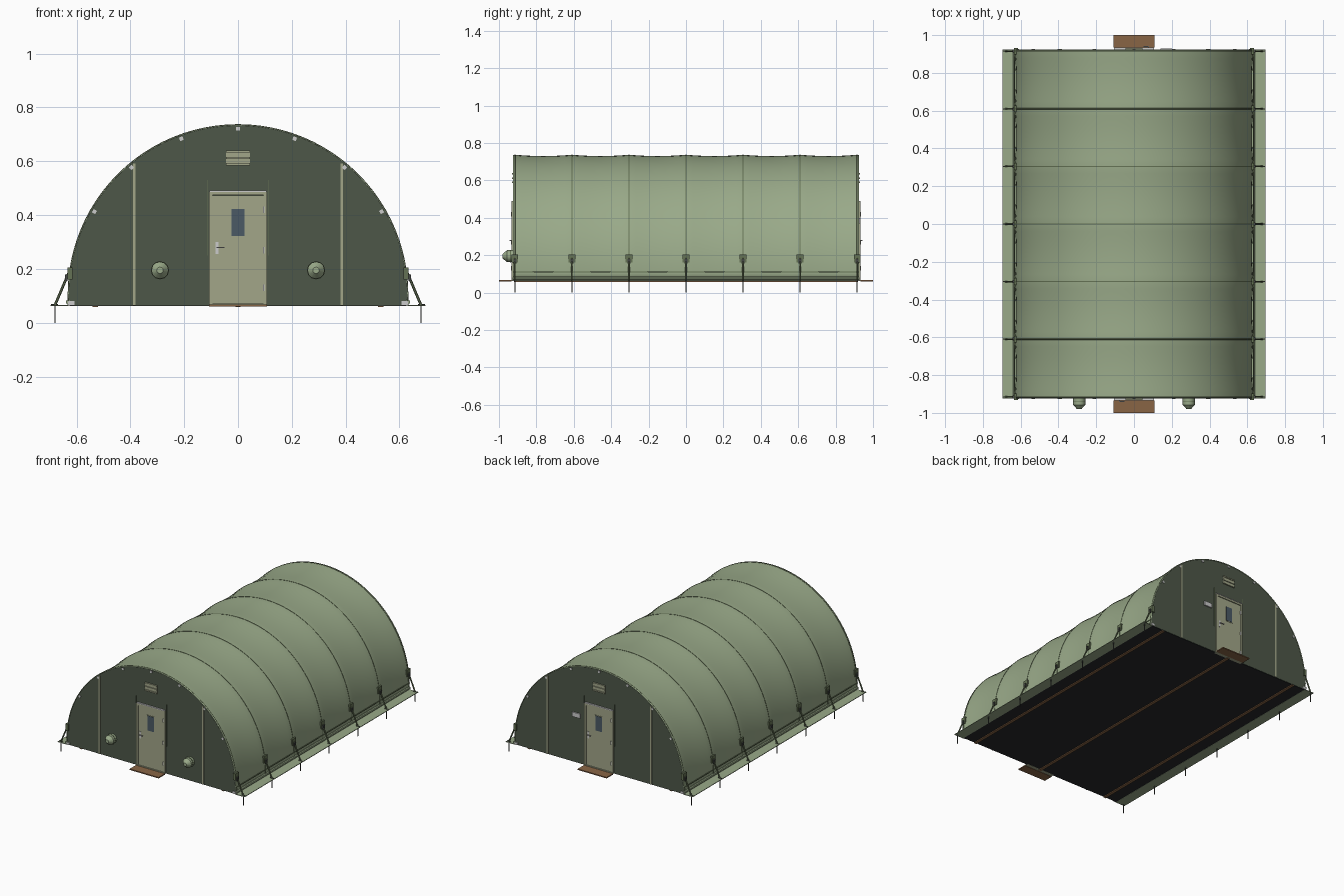
import bpy, bmesh, math
from mathutils import Vector

if "Cube" in bpy.data.objects:
    bpy.data.objects.remove(bpy.data.objects["Cube"])

R, CZ, BASE = 0.63, 0.105, 0.065          # arch radius, centre height, floor level
RIBS = [-0.915 + 0.305 * i for i in range(7)]


def mat(name, c):
    m = bpy.data.materials.new(name)
    m.diffuse_color = (*c, 1)
    m.use_nodes = True
    m.node_tree.nodes["Principled BSDF"].inputs["Base Color"].default_value = m.diffuse_color
    return m


CANVAS = mat("canvas", (0.32, 0.40, 0.25))
DARK = mat("dark_canvas", (0.075, 0.095, 0.065))
DOOR = mat("door_paint", (0.36, 0.38, 0.25))
SEAM = mat("seam", (0.13, 0.17, 0.09))
FLOOR = mat("floor", (0.02, 0.022, 0.025))
WOOD = mat("wood", (0.25, 0.13, 0.06))
GLASS = mat("glass", (0.07, 0.10, 0.13))
METAL = mat("metal", (0.55, 0.57, 0.55))
STEEL = mat("dark_steel", (0.06, 0.065, 0.06))


def finish(name, bm, m, smooth=False):
    bmesh.ops.recalc_face_normals(bm, faces=bm.faces)
    me = bpy.data.meshes.new(name)
    bm.to_mesh(me)
    bm.free()
    ob = bpy.data.objects.new(name, me)
    bpy.context.collection.objects.link(ob)
    me.materials.append(m)
    if smooth:
        bpy.ops.object.select_all(action='DESELECT')
        ob.select_set(True)
        bpy.context.view_layer.objects.active = ob
        bpy.ops.object.shade_smooth_by_angle(angle=math.radians(40))
    return ob


def box(name, x, y, z, m, s=1, rot=0):
    """Box from (min, max) ranges; s=-1 turns it half round for the back end."""
    bm = bmesh.new()
    bmesh.ops.create_cube(bm, size=1)
    for v in bm.verts:
        p = Vector((v.co.x * (x[1] - x[0]), v.co.y * (y[1] - y[0]), v.co.z * (z[1] - z[0])))
        c, n = math.cos(rot), math.sin(rot)
        p = Vector((p.x * c + p.z * n, p.y, p.z * c - p.x * n))
        v.co = (s * (p.x + sum(x) / 2), s * (p.y + sum(y) / 2), p.z + sum(z) / 2)
    return finish(name, bm, m)


def rod(name, a, b, r, m, sides=8, r2=None):
    a, b = Vector(a), Vector(b)
    d = b - a
    bm = bmesh.new()
    bmesh.ops.create_cone(bm, cap_ends=True, segments=sides, radius1=r,
                          radius2=r if r2 is None else r2, depth=d.length)
    q = d.to_track_quat('Z', 'Y')
    for v in bm.verts:
        v.co = q @ v.co + (a + b) / 2
    return finish(name, bm, m, True)


def arch(r, n=48):
    pts = [(r * math.cos(math.pi * i / n), CZ + r * math.sin(math.pi * i / n)) for i in range(n + 1)]
    return [(r, BASE)] + pts + [(-r, BASE)]


def loft(name, rows, m, thick=0.0):
    """Skin a list of (y, radius) arches."""
    bm = bmesh.new()
    g = [[bm.verts.new((x, y, z)) for x, z in arch(r)] for y, r in rows]
    for a, b in zip(g, g[1:]):
        for i in range(len(a) - 1):
            bm.faces.new((a[i], a[i + 1], b[i + 1], b[i]))
    ob = finish(name, bm, m, True)
    if thick:
        mod = ob.modifiers.new("thickness", 'SOLIDIFY')
        mod.thickness = thick
        mod.offset = 0
    return ob


# canvas roof, sagging slightly between the ribs
rows = [(-0.925, R)]
for a, b in zip(RIBS, RIBS[1:]):
    rows += [(a + (b - a) * k / 8, R - 0.007 * math.sin(math.pi * k / 8)) for k in range(8)]
loft("canvas_roof", rows + [(0.915, R), (0.925, R)], CANVAS, 0.004)

# seams over each rib
for i, y in enumerate(RIBS):
    loft(f"rib_seam_{i}", [(y - 0.004, R), (y - 0.002, R + 0.003), (y + 0.002, R + 0.003), (y + 0.004, R)], SEAM)

# floor and the timber runners beneath
box("floor", (-0.625, 0.625), (-0.92, 0.92), (0.063, 0.068), FLOOR)
for x in (-0.53, 0, 0.53):
    box("floor_runner", (x - 0.01, x + 0.01), (-0.92, 0.92), (0.058, 0.064), WOOD)

# side skirts, base rails, guy straps and stakes
for s in (-1, 1):
    box("ground_flap", (0.625, 0.697), (-0.925, 0.925), (0.062, 0.066), CANVAS, s)
    rod("base_rail", (s * 0.631, -0.925, 0.077), (s * 0.631, 0.925, 0.077), 0.009, CANVAS)
    box("side_hem", (0.629, 0.634), (-0.925, 0.925), (0.107, 0.112), SEAM, s)
    for y in RIBS:
        rod("guy_strap", (s * 0.625, y, 0.195), (s * 0.68, y, 0.066), 0.005, SEAM, 6)
        box("strap_patch", (0.615, 0.634), (s * y - 0.018, s * y + 0.018), (0.16, 0.205), SEAM, s)
        box("strap_buckle", (0.633, 0.642), (s * y - 0.008, s * y + 0.008), (0.155, 0.18), STEEL, s)
        rod("stake", (s * 0.68, y, 0), (s * 0.68, y, 0.068), 0.003, STEEL, 6, 0.003)
        rod("stake_head", (s * 0.668, y, 0.067), (s * 0.694, y, 0.067), 0.003, STEEL, 6)

for s, end in ((1, "front"), (-1, "back")):
    # end wall
    bm = bmesh.new()
    f = bm.faces.new([bm.verts.new((x, -s * 0.915, z)) for x, z in arch(R - 0.002)])
    ext = bmesh.ops.extrude_face_region(bm, geom=[f])
    for v in ext["geom"]:
        if isinstance(v, bmesh.types.BMVert):
            v.co.y = -s * 0.922
    finish(end + "_wall", bm, DARK)

    def part(name, x, y, z, m, rot=0):
        return box(f"{end}_{name}", x, y, z, m, s, rot)

    # frame lugs round the arch, vertical closures and corner feet
    for a in (30, 50, 70, 90, 110, 130, 150):
        cx, cz = 0.616 * math.cos(math.radians(a)), CZ + 0.616 * math.sin(math.radians(a))
        part("lug", (cx - 0.007, cx + 0.007), (-0.926, -0.915), (cz - 0.007, cz + 0.007),
             METAL, math.radians(90 - a))
    for k in (-1, 1):
        x = k * 0.386
        part("closure_strip", (x - 0.005, x + 0.005), (-0.926, -0.915), (BASE, 0.592), DOOR)
        x = k * 0.62
        part("corner_foot", (x - 0.012, x + 0.012), (-0.927, -0.91), (BASE, 0.08), METAL)
        x = k * 0.114
        part("door_zip", (x - 0.0015, x + 0.0015), (-0.924, -0.915), (0.25, 0.53), SEAM)
        x = k * 0.101
        part("door_jamb", (x - 0.006, x + 0.006), (-0.932, -0.91), (BASE, 0.485), DOOR)

    # door, window, handle, hinges
    part("door_head", (-0.107, 0.107), (-0.932, -0.91), (0.474, 0.486), DOOR)
    part("door_rain_cap", (-0.105, 0.105), (-0.934, -0.91), (0.486, 0.491), METAL)
    part("door_leaf", (-0.094, 0.094), (-0.928, -0.91), (0.072, 0.472), DOOR)
    part("threshold", (-0.107, 0.107), (-0.934, -0.91), (0.062, 0.072), DOOR)
    part("window_trim", (-0.028, 0.028), (-0.930, -0.92), (0.319, 0.426), DOOR)
    part("window", (-0.024, 0.024), (-0.9315, -0.92), (0.323, 0.422), GLASS)
    part("handle_plate", (-0.083, -0.073), (-0.931, -0.92), (0.255, 0.30), METAL)
    part("handle_lever", (-0.080, -0.050), (-0.943, -0.938), (0.277, 0.282), METAL)
    part("handle_stem", (-0.080, -0.075), (-0.940, -0.925), (0.277, 0.282), METAL)
    for z in (0.13, 0.27, 0.42):
        part("hinge", (0.092, 0.098), (-0.935, -0.92), (z - 0.012, z + 0.012), METAL)

    # louvred vent and step
    part("vent_back", (-0.045, 0.045), (-0.925, -0.91), (0.585, 0.64), DOOR)
    for z in (0.589, 0.612, 0.636):
        part("vent_slat", (-0.045, 0.045), (-0.931, -0.92), (z - 0.004, z + 0.004), DOOR)
    part("step", (-0.108, 0.108), (-1.0, -0.934), (0.06, 0.067), WOOD)

# duct ports on the front, small plate on the back
for x in (-0.29, 0.29):
    rod("duct_port", (x, -0.915, 0.195), (x, -0.957, 0.195), 0.032, CANVAS, 12)
    rod("duct_tip", (x, -0.957, 0.195), (x, -0.98, 0.195), 0.032, CANVAS, 12, 0.012)
    rod("duct_tie", (x, -0.936, 0.195), (x, -0.941, 0.195), 0.034, SEAM, 12)
box("back_plate", (-0.2, -0.14), (-0.93, -0.915), (0.37, 0.4), METAL, -1)
